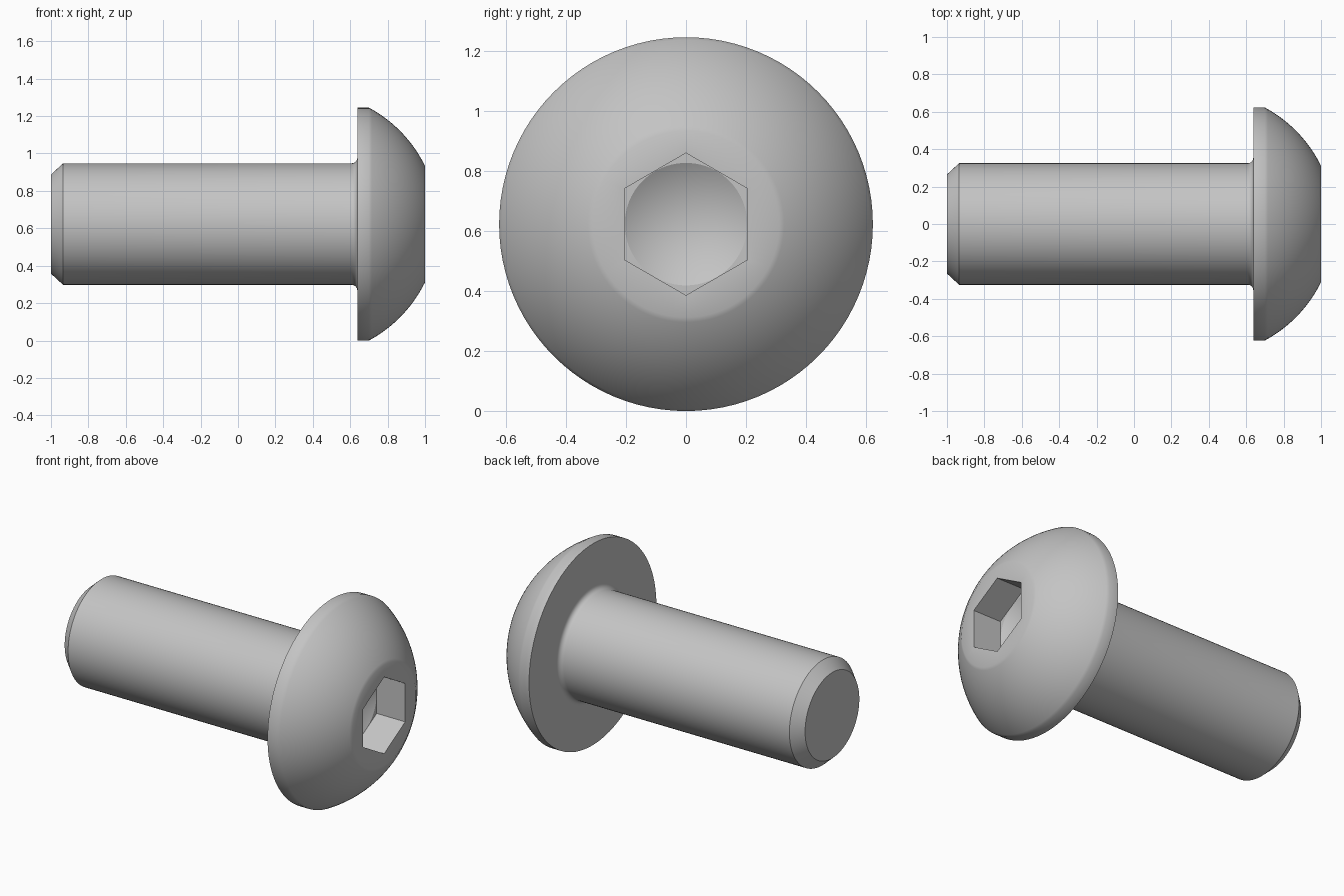
import bpy, bmesh, math

cube = bpy.data.objects.get("Cube")
if cube:
    bpy.data.objects.remove(cube, do_unlink=True)

SEGMENTS = 96          # multiple of six, so the socket corners fall on vertices
HEAD_R = 0.6225        # also the height of the axis
SHANK_R = 0.325
SOCKET_R = 0.205       # half the width across flats

steel = bpy.data.materials.new("steel_grey")
steel.use_nodes = True
steel.diffuse_color = (0.55, 0.55, 0.55, 1)
steel.node_tree.nodes["Principled BSDF"].inputs["Base Color"].default_value = steel.diffuse_color


def hexagon(angle):
    """Radius of a hexagon with a corner at angle zero."""
    return SOCKET_R / math.cos(angle % (math.pi / 3) - math.pi / 6)


def arc(cx, cr, radius, start, end, steps):
    """Points (x, r) along an arc, angles in degrees from +x."""
    angles = [math.radians(start + (end - start) * i / steps) for i in range(steps + 1)]
    return [(cx + radius * math.cos(a), cr + radius * math.sin(a)) for a in angles]


def lathe(name, profile):
    """Join rings (x, radius or radius function) around the long axis; radius 0 is a tip."""
    bm = bmesh.new()
    rings = []
    for x, r in profile:
        if r == 0:
            rings.append([bm.verts.new((x, 0, HEAD_R))] * SEGMENTS)
            continue
        ring = []
        for i in range(SEGMENTS):
            a = math.tau * i / SEGMENTS
            radius = r(a) if callable(r) else r
            ring.append(bm.verts.new((x, radius * math.sin(a), HEAD_R + radius * math.cos(a))))
        rings.append(ring)
    for a, b in zip(rings, rings[1:]):
        for i in range(SEGMENTS):
            j = (i + 1) % SEGMENTS
            corners = dict.fromkeys((a[i], b[i], b[j], a[j]))
            bm.faces.new(list(corners))
    # Profiles run from the shank end towards the head
    mesh = bpy.data.meshes.new(name)
    bmesh.ops.reverse_faces(bm, faces=bm.faces[:])
    bm.to_mesh(mesh)
    bm.free()
    mesh.materials.append(steel)
    obj = bpy.data.objects.new(name, mesh)
    bpy.context.collection.objects.link(obj)
    bpy.ops.object.select_all(action='DESELECT')
    obj.select_set(True)
    bpy.context.view_layer.objects.active = obj
    bpy.ops.object.shade_smooth_by_angle(angle=math.radians(29.6))
    return obj


# Shank: flat end, chamfer, cylinder and fillet under the head
FILLET = 0.03
HEAD_X = 0.638
lathe("shank", [(-1, 0), (-1, 0.265), (-0.935, SHANK_R)]
      + arc(HEAD_X - FILLET, SHANK_R + FILLET, FILLET, -90, 0, 6))

# Head: underside, rim, dome, flat front, hexagonal socket with drilled cone floor
DOME_X = 0.365
DOME_R = math.hypot(0.7 - DOME_X, HEAD_R)
rim_angle = math.degrees(math.asin(HEAD_R / DOME_R))
top_angle = math.degrees(math.acos((1 - DOME_X) / DOME_R))
lathe("head", [(HEAD_X, SHANK_R + FILLET), (HEAD_X, HEAD_R)]
      + arc(DOME_X, 0, DOME_R, rim_angle, top_angle, 24)
      + [(1, hexagon), (0.805, hexagon), (0.805, SOCKET_R - 0.001), (0.686, 0)])
